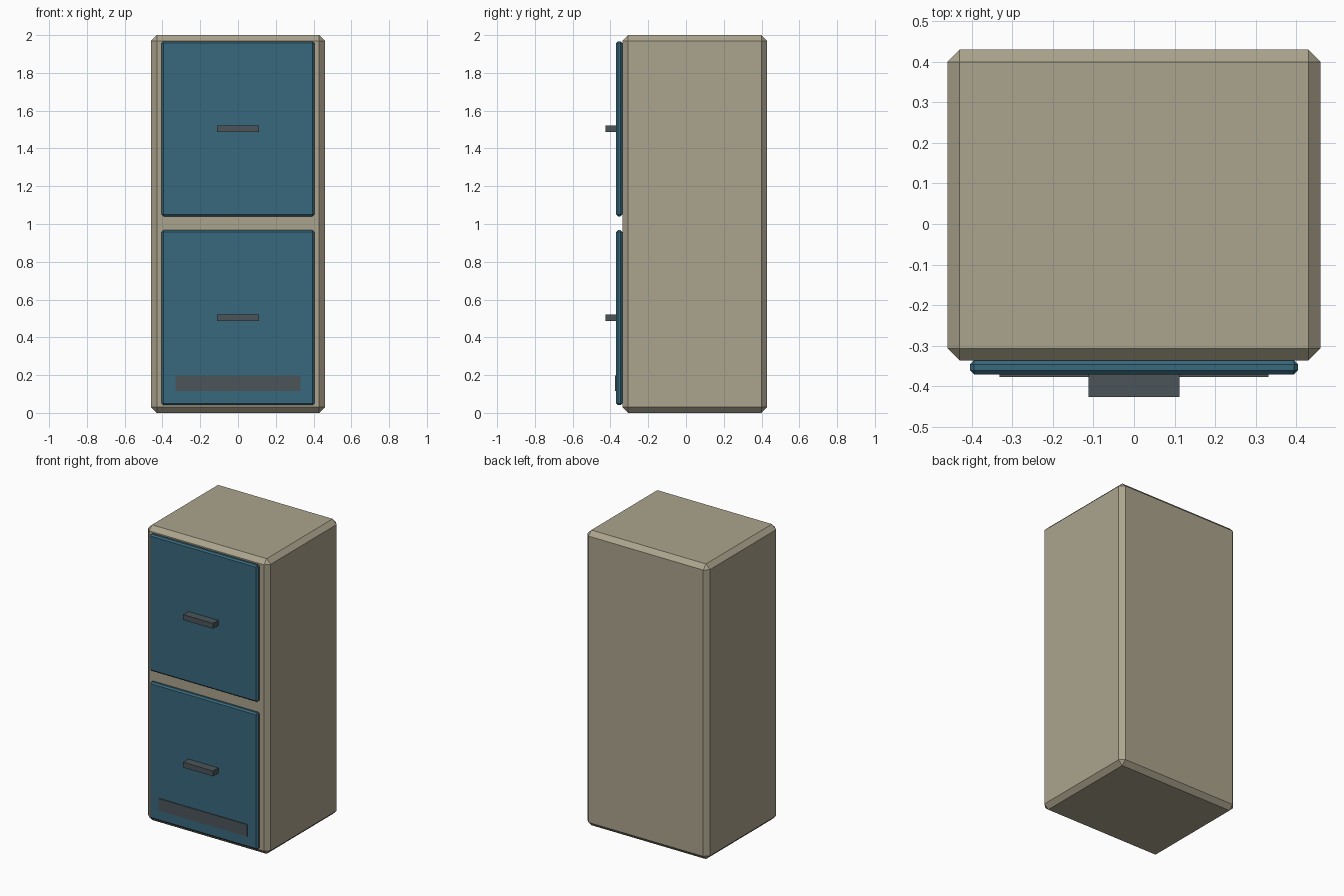
import bpy

if "Cube" in bpy.data.objects:
    bpy.data.objects.remove(bpy.data.objects["Cube"])


def material(name, color):
    m = bpy.data.materials.new(name)
    m.diffuse_color = (*color, 1.0)
    m.use_nodes = True
    m.node_tree.nodes["Principled BSDF"].inputs["Base Color"].default_value = m.diffuse_color
    return m


BEIGE = material("beige_paint", (0.41, 0.37, 0.27))
BLUE = material("blue_paint", (0.04, 0.14, 0.20))
DARK = material("dark_metal", (0.07, 0.09, 0.10))


def box(name, lo, hi, mat, chamfer=0.0):
    """Box between two corners, with optional flat chamfered edges."""
    center = [(a + b) / 2 for a, b in zip(lo, hi)]
    bpy.ops.mesh.primitive_cube_add(size=1, location=center)
    ob = bpy.context.object
    ob.name = name
    ob.scale = [b - a for a, b in zip(lo, hi)]
    bpy.ops.object.transform_apply(location=False, rotation=False, scale=True)
    ob.data.materials.append(mat)
    if chamfer:
        bev = ob.modifiers.new("chamfer", 'BEVEL')
        bev.width = chamfer
        bev.segments = 1
    return ob


# Cabinet body
box("cabinet_body", (-0.46, -0.337, 0), (0.46, 0.43, 2), BEIGE, 0.03)

# Two drawer fronts, each with a bar handle
for label, z in (("lower", 0.504), ("upper", 1.504)):
    box(label + "_drawer_front", (-0.405, -0.371, z - 0.463),
        (0.405, -0.337, z + 0.463), BLUE, 0.01)
    box(label + "_handle", (-0.112, -0.427, z - 0.018),
        (0.112, -0.37, z + 0.018), DARK)

# Kick strip low on the bottom drawer
box("kick_strip", (-0.332, -0.377, 0.117), (0.332, -0.369, 0.198), DARK)
